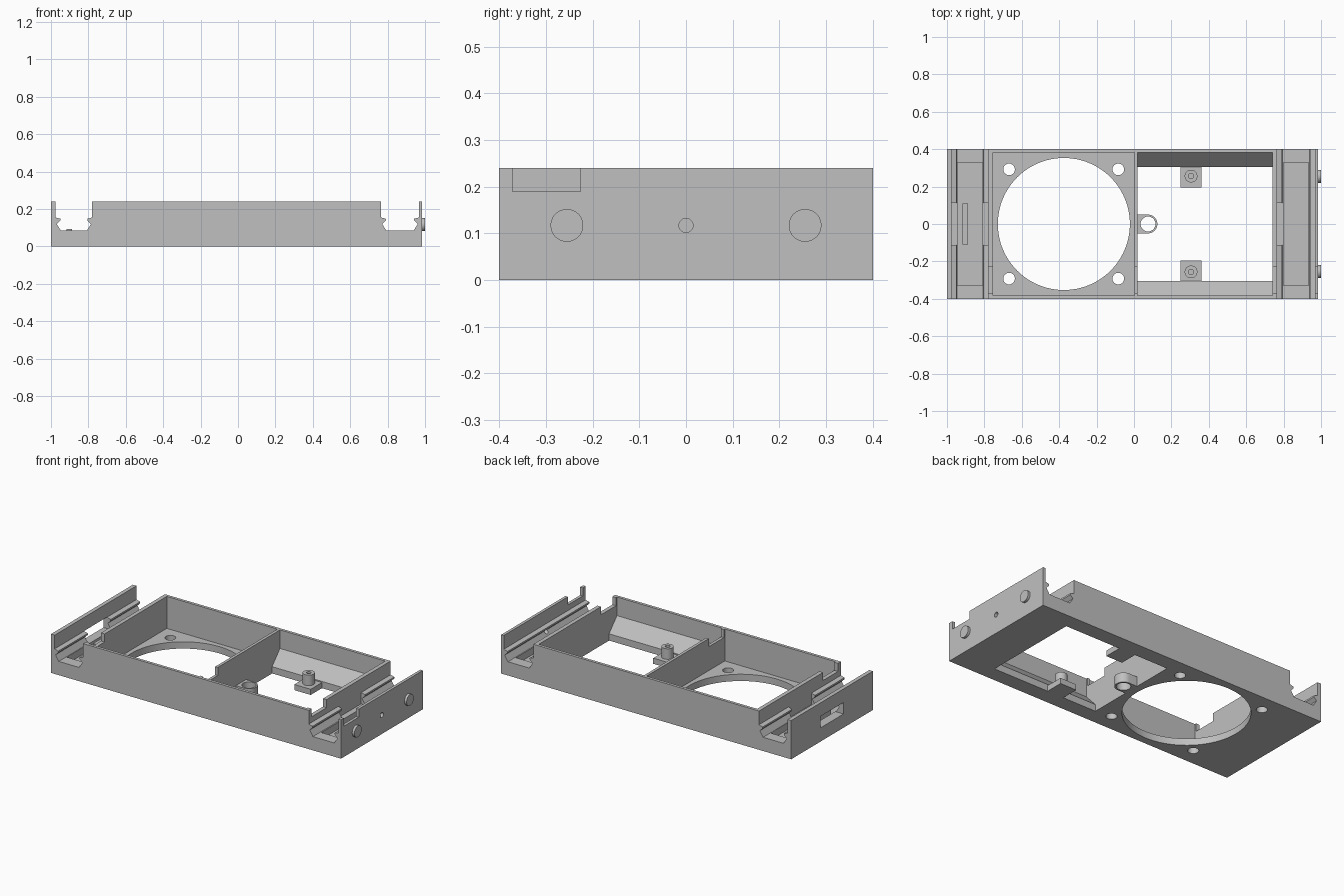
import bpy, bmesh
from mathutils import Matrix, Vector

cube = bpy.data.objects.get("Cube")
if cube:
    bpy.data.objects.remove(cube, do_unlink=True)

grey = bpy.data.materials.new("plain_grey")
grey.use_nodes = True
grey.diffuse_color = (0.53, 0.53, 0.53, 1)
grey.node_tree.nodes["Principled BSDF"].inputs["Base Color"].default_value = grey.diffuse_color


def make(name, bm):
    bmesh.ops.recalc_face_normals(bm, faces=bm.faces)
    mesh = bpy.data.meshes.new(name)
    bm.to_mesh(mesh)
    bm.free()
    obj = bpy.data.objects.new(name, mesh)
    obj.data.materials.append(grey)
    bpy.context.collection.objects.link(obj)
    return obj


def prism(name, points, direction):
    """Extrude a closed outline along a direction."""
    bm = bmesh.new()
    face = bm.faces.new([bm.verts.new(p) for p in points])
    ext = bmesh.ops.extrude_face_region(bm, geom=[face])
    moved = [g for g in ext["geom"] if isinstance(g, bmesh.types.BMVert)]
    bmesh.ops.translate(bm, verts=moved, vec=Vector(direction))
    return make(name, bm)


def box(name, x, y, z):
    outline = [(x[0], y[0], z[0]), (x[1], y[0], z[0]), (x[1], y[1], z[0]), (x[0], y[1], z[0])]
    return prism(name, outline, (0, 0, z[1] - z[0]))


def cylinder(name, centre, radius, depth, axis="Z", segments=48):
    bm = bmesh.new()
    turn = Matrix.Rotation(1.5707963, 4, "Y") if axis == "X" else Matrix()
    bmesh.ops.create_cone(bm, cap_ends=True, segments=segments, radius1=radius,
                          radius2=radius, depth=depth,
                          matrix=Matrix.Translation(centre) @ turn)
    return make(name, bm)


def activate(obj):
    bpy.ops.object.select_all(action="DESELECT")
    obj.select_set(True)
    bpy.context.view_layer.objects.active = obj


def combine(target, tool, operation="DIFFERENCE"):
    mod = target.modifiers.new("combine", "BOOLEAN")
    mod.operation, mod.solver, mod.object = operation, "EXACT", tool
    activate(target)
    bpy.ops.object.modifier_apply(modifier=mod.name)
    bpy.data.objects.remove(tool, do_unlink=True)


TOP, CHANNEL, FLOOR = 0.24, 0.085, 0.042


def rail(x, side):
    """Grooved rail on a channel wall, listed from the top down."""
    return [(x + side * d, z) for d, z in
            ((0, TOP), (0, 0.155), (0.025, 0.148), (0.025, 0.138), (0.006, 0.12), (0.028, CHANNEL))]


# Tray body: side profile with a grooved channel at each end
profile = [(-1, 0), (-1, TOP)]
profile += rail(-0.975, 1) + rail(-0.78, -1)[::-1]
profile += rail(0.765, 1) + rail(0.967, -1)[::-1]
profile += [(0.985, TOP), (0.985, 0)]
body = prism("tray_body", [(x, -0.4, z) for x, z in profile], (0, 0.8, 0))

# Fan compartment, fan opening and its screw holes
combine(body, box("cutter", (-0.755, 0.002), (-0.382, 0.382), (FLOOR, 0.3)))
combine(body, cylinder("cutter", (-0.375, 0, 0), 0.353, 0.3, segments=96))
for x in (-0.668, -0.084):
    for y in (-0.292, 0.292):
        combine(body, cylinder("cutter", (x, y, 0), 0.031, 0.3))

# Open compartment with sloped sides
half = [(0.305, -0.1), (0.305, FLOOR), (0.382, 0.125), (0.382, 0.3)]
outline = half + [(-y, z) for y, z in reversed(half)]
combine(body, prism("cutter", [(0.02, y, z) for y, z in outline], (0.72, 0, 0)))

# Channel floor pockets, rail gaps with end slot, and cable notch
for x in (-0.943, 0.8):
    combine(body, box("cutter", (x, x + 0.133), (-0.328, 0.33), (FLOOR, 0.1)))
for x in ((-1.1, -0.78), (0.765, 0.9)):
    combine(body, box("cutter", x, (-0.112, 0.112), (CHANNEL, 0.156)))
combine(body, box("cutter", (-0.81, 1.1), (-0.372, -0.226), (0.19, 0.3)))
combine(body, cylinder("cutter", (0.98, 0, 0.117), 0.015, 0.1, "X"))
parts = [body]

# Low ridge in the end channel
parts.append(box("channel_ridge", (-0.916, -0.888), (-0.11, 0.11), (FLOOR, 0.093)))

# Round end buttons
for label, y in (("front", -0.255), ("back", 0.255)):
    parts.append(cylinder(label + "_button", (0.9825, y, 0.117), 0.035, 0.035, "X"))

# Screw tabs with hollow bosses
for label, s in (("front", -1), ("back", 1)):
    parts.append(box(label + "_tab", (0.249, 0.361), sorted((s * 0.195, s * 0.305)), (0, 0.035)))
    boss = cylinder(label + "_boss", (0.305, s * 0.256, 0.0675), 0.034, 0.065)
    combine(boss, cylinder("cutter", (0.305, s * 0.256, 0.09), 0.014, 0.09))
    parts.append(boss)

# Cable ring joined to the divider
ring = cylinder("cable_ring", (0.075, 0, 0.03), 0.05, 0.06)
combine(ring, box("cutter", (0.02, 0.075), (-0.05, 0.05), (0, 0.06)), "UNION")
combine(ring, cylinder("cutter", (0.075, 0, 0.03), 0.04, 0.2))
parts.append(ring)

for part in parts:
    activate(part)
    bpy.ops.object.shade_smooth_by_angle(angle=0.5)
